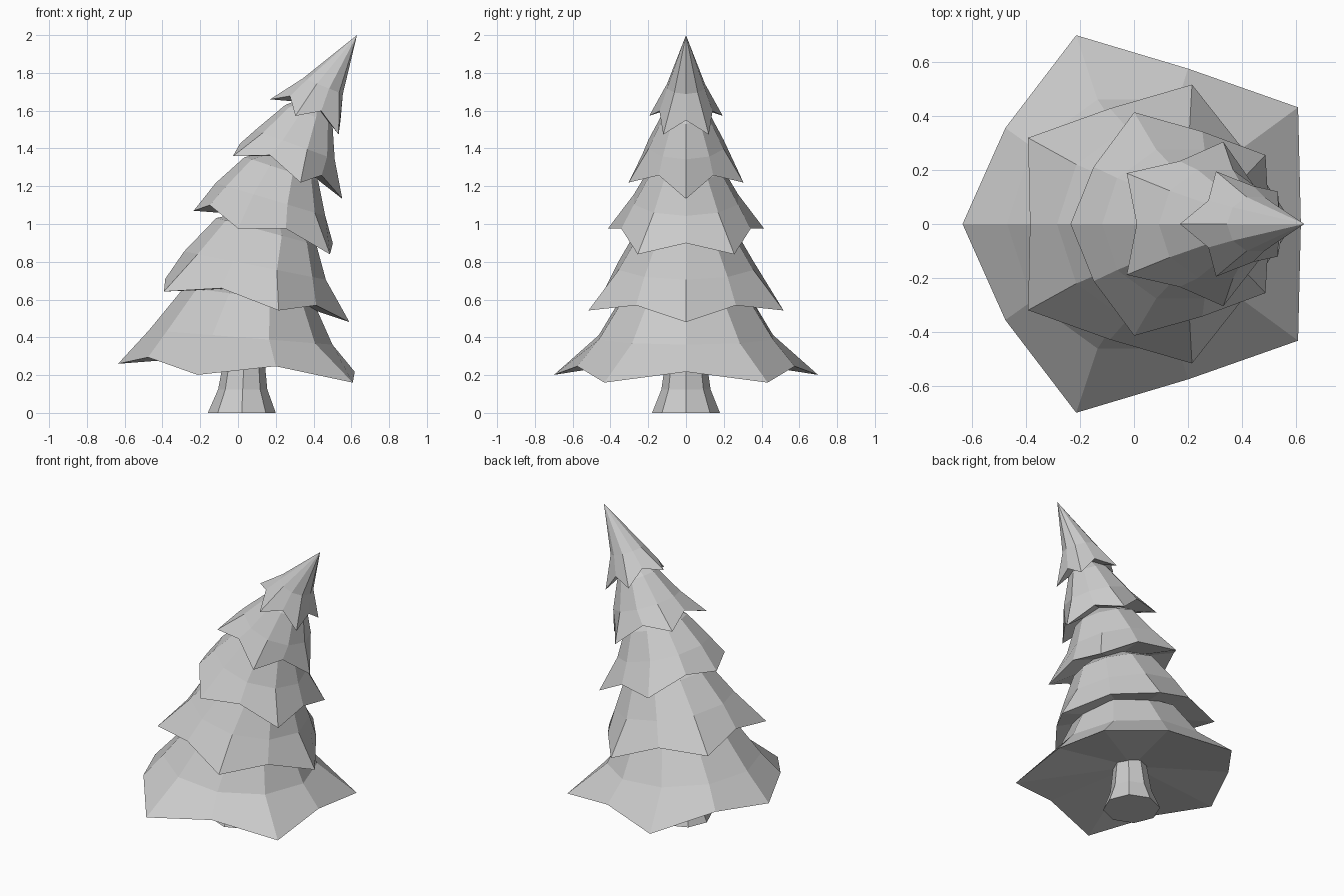
import bpy, bmesh
from math import cos, sin, pi, radians

if "Cube" in bpy.data.objects:
    bpy.data.objects.remove(bpy.data.objects["Cube"], do_unlink=True)

grey = bpy.data.materials.new("light grey")
grey.use_nodes = True
colour = (0.6, 0.6, 0.6, 1)
grey.diffuse_color = colour
grey.node_tree.nodes["Principled BSDF"].inputs["Base Color"].default_value = colour


def ring_point(centre_x, z, slope, radius, angle):
    """Point on a circle whose plane leans along x."""
    dx = radius * cos(angle)
    return (centre_x + dx, radius * sin(angle), z + slope * dx)


def finish(name, bm):
    bmesh.ops.recalc_face_normals(bm, faces=bm.faces)
    mesh = bpy.data.meshes.new(name)
    bm.to_mesh(mesh)
    bm.free()
    mesh.materials.append(grey)
    obj = bpy.data.objects.new(name, mesh)
    bpy.context.collection.objects.link(obj)


def bridge(bm, low, high):
    n = len(low)
    for i in range(n):
        j = (i + 1) % n
        bm.faces.new((low[i], low[j], high[j], high[i]))


def fan(bm, ring, x, z):
    centre = bm.verts.new((x, 0, z))
    for i in range(len(ring)):
        bm.faces.new((ring[i], ring[(i + 1) % len(ring)], centre))


def tier(name, tips_odd, tip, valley, back, rings, base, apex):
    """Star-shaped skirt: five tips and five valleys, then narrowing rings.
    Each ring is centre x, centre z, slope, radius; back is x and z of the
    hem point at -x; base and apex are x and z of the closing points."""
    bm = bmesh.new()
    hem = []
    for i in range(10):
        ring = tip if i % 2 == tips_odd else valley
        hem.append(bm.verts.new(ring_point(*ring, i * pi / 5)))
    hem[5].co = (back[0], 0, back[1])
    last = hem
    for ring in rings:
        nxt = [bm.verts.new(ring_point(*ring, i * pi / 5)) for i in range(10)]
        bridge(bm, last, nxt)
        last = nxt
    fan(bm, hem, *base)
    fan(bm, last, *apex)
    finish(name, bm)


# Foliage tiers, from the ground up
tier("bottom_tier", 1, (0.013, 0.19, -0.05, 0.735), (0.013, 0.26, -0.07, 0.605),
     (-0.635, 0.26),
     [(0.015, 0.40, -0.08, 0.485), (0.06, 0.62, -0.13, 0.345)],
     (0.015, 0.31), (0.09, 0.78))
tier("lower_tier", 0, (0.047, 0.57, -0.165, 0.543), (0.05, 0.635, -0.18, 0.45),
     (-0.385, 0.71),
     [(0.09, 0.78, -0.2, 0.375), (0.15, 0.96, -0.27, 0.265)],
     (0.06, 0.66), (0.2, 1.1))
tier("middle_tier", 1, (0.135, 0.938, -0.28, 0.435), (0.142, 1.01, -0.31, 0.36),
     (-0.235, 1.07),
     [(0.172, 1.13, -0.3, 0.29), (0.23, 1.29, -0.33, 0.195)],
     (0.16, 1.04), (0.28, 1.4))
tier("upper_tier", 0, (0.232, 1.258, -0.39, 0.32), (0.245, 1.335, -0.39, 0.245),
     (0.01, 1.425),
     [(0.302, 1.42, -0.37, 0.21), (0.375, 1.58, -0.4, 0.125)],
     (0.26, 1.36), (0.43, 1.7))
tier("top_tier", 1, (0.367, 1.545, -0.43, 0.205), (0.395, 1.62, -0.48, 0.148),
     (0.17, 1.66),
     [(0.45, 1.73, -0.4, 0.105)],
     (0.4, 1.64), (0.63, 2.0))

# Flared eight-sided trunk
bm = bmesh.new()
last = None
for cx, z, r in [(0.02, 0, 0.18), (0.025, 0.125, 0.13), (0.035, 0.34, 0.1)]:
    ring = [bm.verts.new(ring_point(cx, z, 0, r, radians(45 * i))) for i in range(8)]
    if last:
        bridge(bm, last, ring)
    else:
        bm.faces.new(ring)
    last = ring
bm.faces.new(last)
finish("trunk", bm)
